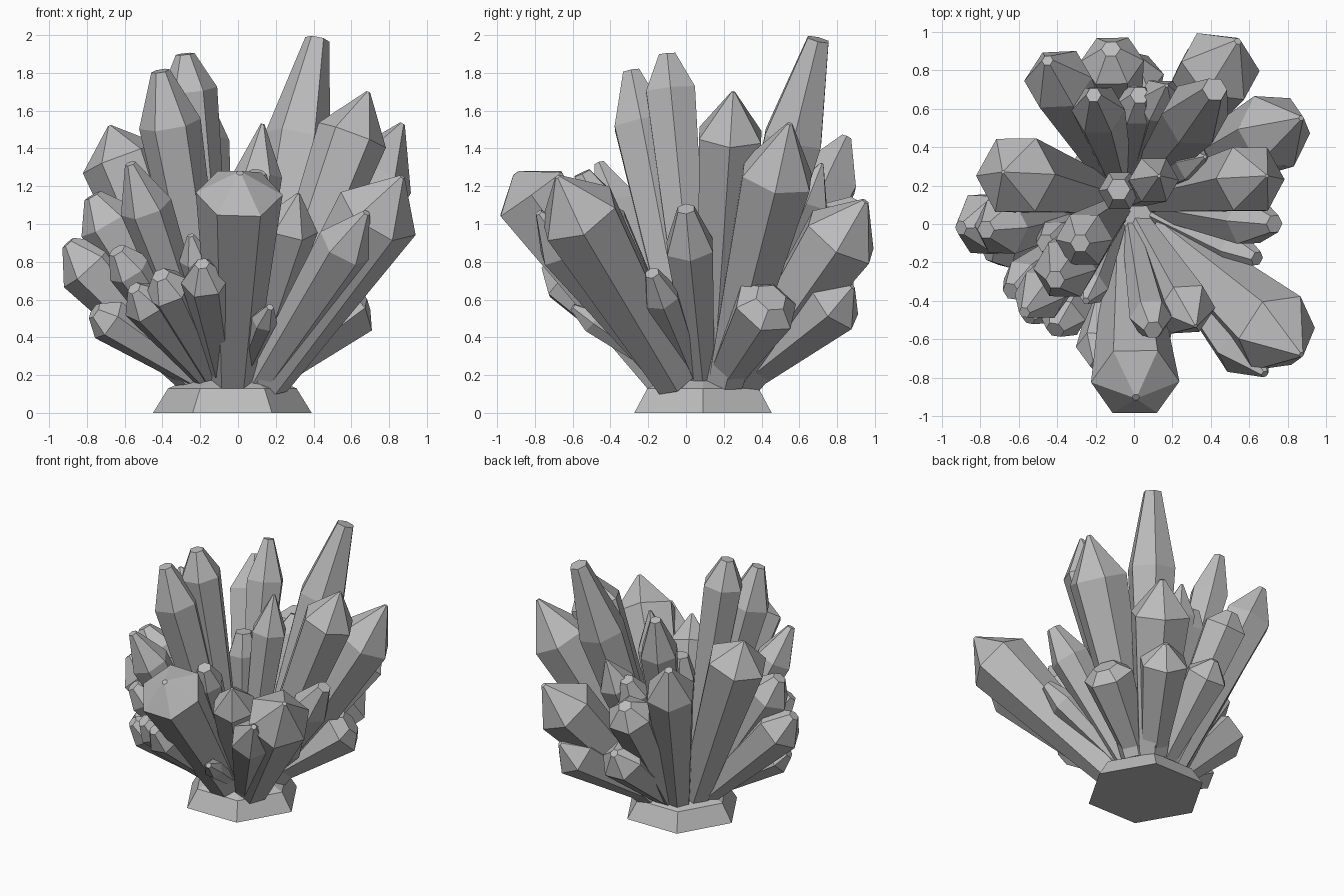
import bpy, bmesh, math
from mathutils import Vector

cube = bpy.data.objects.get("Cube")
if cube:
    bpy.data.objects.remove(cube)

stone = bpy.data.materials.new("grey_crystal")
stone.use_nodes = True
stone.diffuse_color = (0.5, 0.5, 0.5, 1)
stone.node_tree.nodes["Principled BSDF"].inputs["Base Color"].default_value = stone.diffuse_color

ROOT = Vector((-0.03, 0.09, 0.17))
X, Y, Z = Vector((1, 0, 0)), Vector((0, 1, 0)), Vector((0, 0, 1))


def loft(name, rings, across, along):
    """Join six-sided rings (centre, radius) into one closed, flat-shaded solid."""
    bm = bmesh.new()
    loops = []
    for centre, radius in rings:
        loop = []
        for i in range(6):
            a = math.tau * i / 6
            loop.append(bm.verts.new(centre + radius * (across * math.cos(a) + along * math.sin(a))))
        loops.append(loop)
    for low, high in zip(loops, loops[1:]):
        for i in range(6):
            j = (i + 1) % 6
            bm.faces.new((low[i], low[j], high[j], high[i]))
    bm.faces.new(loops[0][::-1])
    bm.faces.new(loops[-1])
    bmesh.ops.recalc_face_normals(bm, faces=bm.faces)
    mesh = bpy.data.meshes.new(name)
    bm.to_mesh(mesh)
    bm.free()
    mesh.materials.append(stone)
    obj = bpy.data.objects.new(name, mesh)
    bpy.context.collection.objects.link(obj)


def crystal(name, tip, radius, shoulder, point):
    """Shaft that widens from the root to a shoulder, then tapers to a small flat tip."""
    tip = Vector(tip)
    start = ROOT + Vector((tip.x, tip.y, 0)) * 0.22
    lean = Z.rotation_difference(tip - start)
    rings = [(start, radius * 0.5), (start.lerp(tip, shoulder), radius), (tip, point)]
    loft(name, rings, lean @ X, lean @ Y)


# Rocky foot
foot = Vector((ROOT.x, ROOT.y, 0))
loft("base", [(foot, 0.42), (foot + Z * 0.13, 0.34), (foot + Z * 0.21, 0.15)], X, Y)

# Tall crystals: tip, radius, shoulder position, tip radius
tall = {
    "tallest_back_crystal": ((0.42, 0.70, 1.977), 0.175, 0.71, 0.065),
    "upper_middle_crystal": ((-0.28, -0.10, 1.90), 0.15, 0.89, 0.05),
    "upper_front_crystal": ((-0.41, -0.29, 1.81), 0.165, 0.83, 0.05),
    "upper_back_crystal": ((-0.21, 0.67, 1.71), 0.14, 0.82, 0.04),
    "upper_left_crystal": ((0.69, 0.25, 1.70), 0.19, 0.85, 0.01),
    "back_left_crystal": ((0.87, 0.55, 1.53), 0.21, 0.8, 0.015),
    "right_crystal": ((-0.68, 0.27, 1.52), 0.22, 0.87, 0.01),
    "back_right_crystal": ((-0.45, 0.85, 1.46), 0.18, 0.83, 0.03),
    "centre_pointed_crystal": ((0.13, 0.25, 1.53), 0.13, 0.8, 0.01),
    "centre_blunt_crystal": ((-0.08, 0.18, 1.22), 0.11, 0.85, 0.06),
}

# Wide leaning crystals
leaning = {
    "front_crystal": ((0.01, -0.90, 1.27), 0.23, 0.9, 0.02),
    "front_left_crystal": ((0.87, -0.68, 1.25), 0.23, 0.82, 0.015),
    "front_left_low_crystal": ((0.68, -0.78, 1.06), 0.155, 0.81, 0.02),
    "back_wide_crystal": ((0.54, 0.95, 1.12), 0.22, 0.8, 0.02),
    "back_blunt_crystal": ((-0.12, 0.91, 1.12), 0.165, 0.9, 0.05),
    "left_crystal": ((0.73, 0.0, 1.08), 0.14, 0.78, 0.05),
    "right_low_crystal": ((-0.90, -0.02, 0.90), 0.175, 0.84, 0.04),
    "right_middle_crystal": ((-0.77, -0.03, 1.15), 0.16, 0.86, 0.05),
    "front_right_crystal": ((-0.57, -0.46, 1.32), 0.14, 0.8, 0.03),
    "front_inner_crystal": ((0.32, -0.53, 1.16), 0.155, 0.83, 0.01),
    "front_upper_crystal": ((0.10, -0.55, 1.27), 0.11, 0.88, 0.05),
}

# Small crystals around the foot
small = {
    "left_small": ((0.64, -0.18, 0.74), 0.1, 0.78, 0.04),
    "left_blunt_small": ((0.64, 0.45, 0.61), 0.18, 0.9, 0.09),
    "back_small": ((0.45, 0.88, 0.67), 0.18, 0.84, 0.02),
    "back_low_small": ((0.0, 0.87, 0.71), 0.16, 0.85, 0.03),
    "back_inner_small": ((0.17, 0.72, 1.32), 0.13, 0.83, 0.01),
    "back_centre_small": ((0.03, 0.67, 1.19), 0.12, 0.88, 0.05),
    "left_inner_small": ((0.37, 0.35, 1.15), 0.1, 0.82, 0.01),
    "right_small": ((-0.76, -0.15, 0.54), 0.12, 0.87, 0.05),
    "right_front_small": ((-0.64, -0.35, 0.86), 0.12, 0.86, 0.05),
    "front_right_small": ((-0.41, -0.55, 0.73), 0.13, 0.87, 0.05),
    "front_right_lower_small": ((-0.55, -0.49, 0.66), 0.13, 0.84, 0.04),
    "front_small": ((-0.19, -0.74, 0.79), 0.13, 0.86, 0.04),
    "front_inner_small": ((-0.25, -0.40, 0.94), 0.09, 0.84, 0.02),
    "front_tiny": ((0.17, -0.60, 0.56), 0.07, 0.82, 0.02),
    "right_inner_small": ((-0.46, -0.10, 1.05), 0.1, 0.86, 0.05),
}

for group in (tall, leaning, small):
    for name, shape in group.items():
        crystal(name, *shape)
